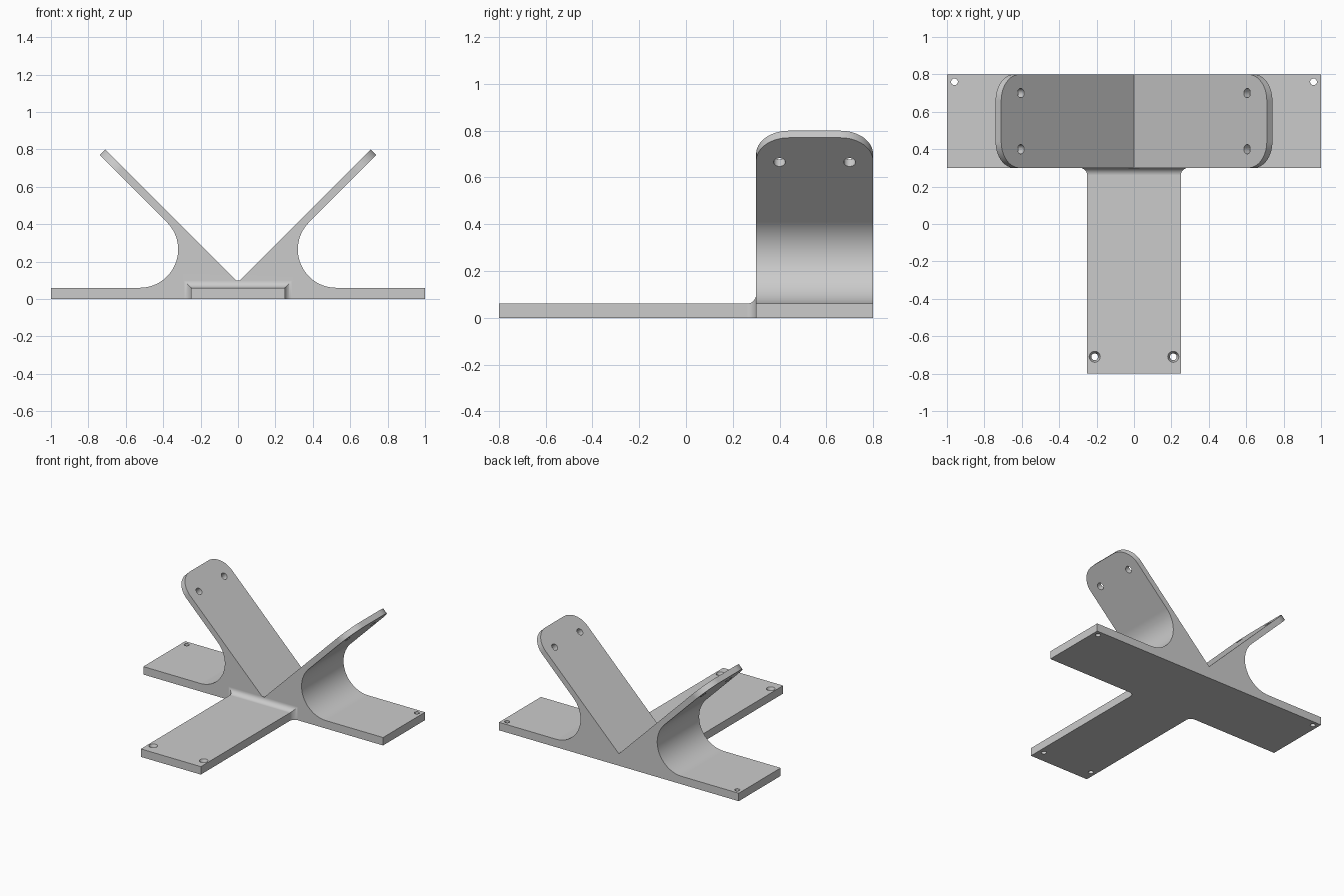
import bpy, bmesh
from math import sin, cos, pi, radians

if "Cube" in bpy.data.objects:
    bpy.data.objects.remove(bpy.data.objects["Cube"])

grey = bpy.data.materials.new("plain_grey")
grey.use_nodes = True
grey.diffuse_color = (0.6, 0.6, 0.6, 1)
grey.node_tree.nodes["Principled BSDF"].inputs["Base Color"].default_value = grey.diffuse_color

PLATE = 0.06            # plate thickness
FRONT, BACK = 0.3, 0.8  # depth range of the cross plate
APEX, TIP = 0.09, 0.71  # bottom of the V and its reach in x


def make_object(name, bm):
    bmesh.ops.recalc_face_normals(bm, faces=bm.faces[:])
    mesh = bpy.data.meshes.new(name)
    bm.to_mesh(mesh)
    bm.free()
    mesh.materials.append(grey)
    obj = bpy.data.objects.new(name, mesh)
    bpy.context.collection.objects.link(obj)
    return obj


def loft(bm, rings):
    """Skin a list of equal-length closed rings and cap both ends."""
    rows = [[bm.verts.new(p) for p in ring] for ring in rings]
    n = len(rows[0])
    for a, b in zip(rows, rows[1:]):
        for i in range(n):
            j = (i + 1) % n
            bm.faces.new((a[i], a[j], b[j], b[i]))
    bm.faces.new(rows[0])
    bm.faces.new(rows[-1])


def apply_boolean(obj, tool, operation):
    mod = obj.modifiers.new("boolean", "BOOLEAN")
    mod.object, mod.operation, mod.solver = tool, operation, "EXACT"
    bpy.context.view_layer.objects.active = obj
    bpy.ops.object.modifier_apply(modifier=mod.name)
    bpy.data.objects.remove(tool)


def drill(obj, location, low, high, depth, tilt=0):
    """Cut a round or tapered hole centred on location."""
    bm = bmesh.new()
    bmesh.ops.create_cone(bm, cap_ends=True, segments=32, radius1=low, radius2=high, depth=depth)
    cutter = make_object("hole_cutter", bm)
    cutter.location, cutter.rotation_euler = location, (0, tilt, 0)
    cutter.hide_render = True
    bpy.context.view_layer.update()
    apply_boolean(obj, cutter, "DIFFERENCE")


# V bracket: half profile with a large fillet, mirrored and extruded in depth
R, CX, STEPS = 0.205, 0.525, 28
half = [(1, 0), (1, PLATE)]
for i in range(STEPS + 1):
    a = radians(270 - 135 * i / STEPS)
    half.append((CX + R * cos(a), PLATE + R + R * sin(a)))
half += [(TIP + 0.03, APEX + TIP - 0.03), (TIP, APEX + TIP)]
profile = half + [(0, APEX)] + [(-x, z) for x, z in reversed(half)]
bm = bmesh.new()
loft(bm, [[(x, y, z) for x, z in profile] for y in (FRONT, BACK)])

# Rounded corners at the arm ends
corners = [e for e in bm.edges
           if all(v.co.z > 0.75 for v in e.verts) and abs(e.verts[0].co.y - e.verts[1].co.y) < 0.01]
bmesh.ops.bevel(bm, geom=corners, offset=0.14, segments=14, profile=0.5, affect="EDGES")
bracket = make_object("v_bracket", bm)

# Front stem, flaring into the bracket with a small mitred fillet
F = 0.04
sections = [(-0.8, 0)]
for i in range(11):
    a = pi / 2 * i / 10
    sections.append((FRONT - F + F * sin(a), F * (1 - cos(a))))
bm = bmesh.new()
loft(bm, [[(-0.25 - d, y, 0), (0.25 + d, y, 0), (0.25 + d, y, PLATE + d), (-0.25 - d, y, PLATE + d)]
          for y, d in sections])
apply_boolean(bracket, make_object("front_stem", bm), "UNION")

# Screw holes
for s in (-1, 1):
    drill(bracket, (s * 0.96, 0.76, 0.03), 0.018, 0.018, 0.2)
    drill(bracket, (s * 0.21, -0.71, 0.03), 0.018, 0.018, 0.2)
    drill(bracket, (s * 0.21, -0.71, 0.05), 0.018, 0.032, 0.03)   # countersink
    for y in (0.4, 0.7):
        drill(bracket, (s * 0.62, y, 0.68), 0.025, 0.025, 0.2, -s * pi / 4)

# Smooth curves, crisp edges, flat plates
bpy.ops.object.select_all(action="DESELECT")
bracket.select_set(True)
bpy.context.view_layer.objects.active = bracket
bpy.ops.object.shade_smooth_by_angle(angle=radians(25))
normals = bracket.modifiers.new("flat_plates", "WEIGHTED_NORMAL")
normals.keep_sharp = True
